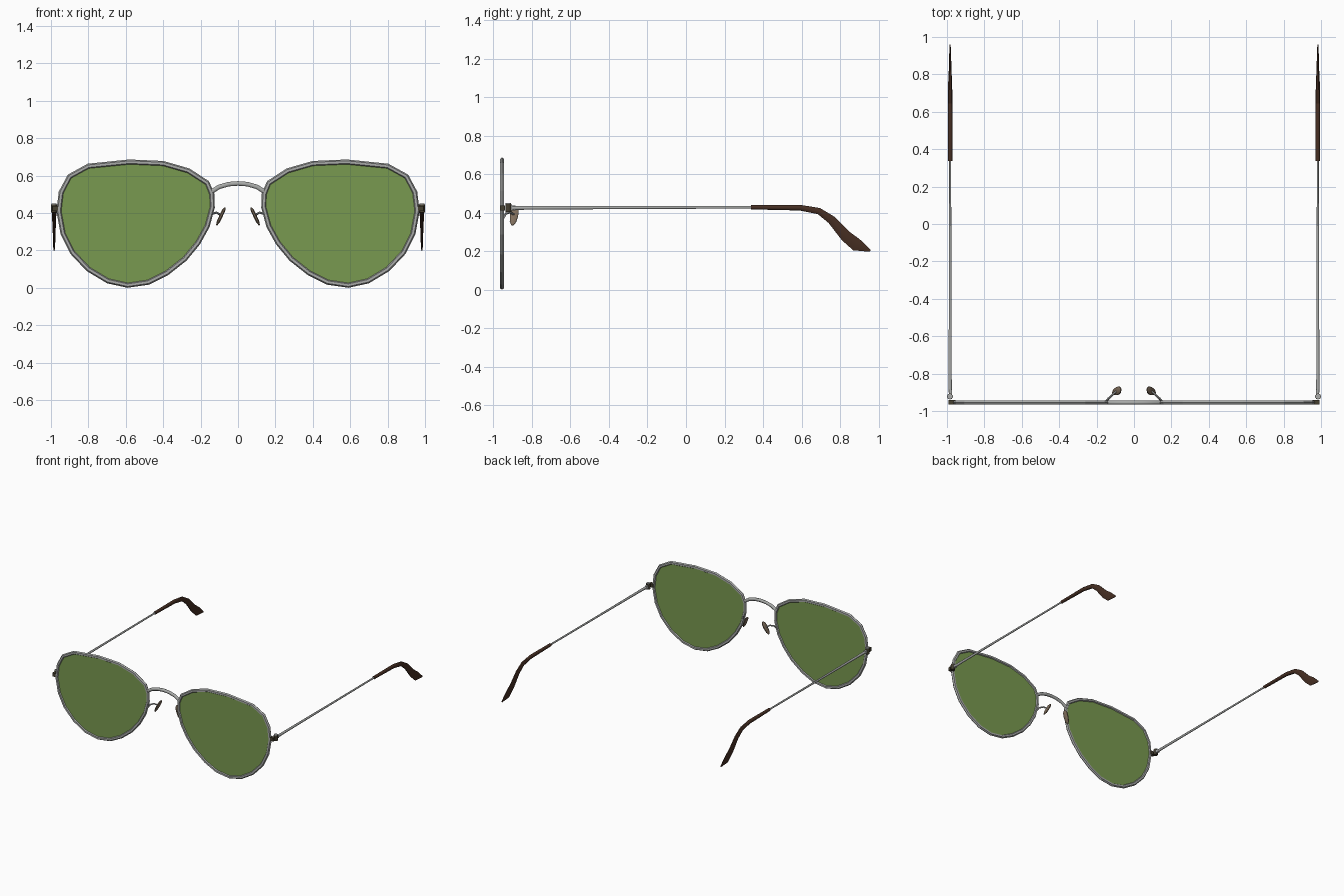
import bpy, bmesh, math
from mathutils import Vector, Matrix

cube = bpy.data.objects.get("Cube")
if cube:
    bpy.data.objects.remove(cube, do_unlink=True)


def material(name, rgb):
    m = bpy.data.materials.new(name)
    m.use_nodes = True
    m.diffuse_color = (*rgb, 1)
    m.node_tree.nodes["Principled BSDF"].inputs["Base Color"].default_value = (*rgb, 1)
    return m


METAL = material("silver metal", (0.40, 0.41, 0.40))
GREEN = material("green lens", (0.19, 0.32, 0.08))
BROWN = material("brown tip", (0.06, 0.027, 0.016))
PAD = material("nose pad tan", (0.22, 0.16, 0.11))
DARK = material("dark hinge", (0.06, 0.05, 0.03))


def finish(name, bm, mat, mirror=True, smooth=False):
    """Turn a bmesh into an object, mirrored to the other side if asked."""
    bmesh.ops.recalc_face_normals(bm, faces=bm.faces)
    me = bpy.data.meshes.new(name)
    bm.to_mesh(me)
    bm.free()
    me.materials.append(mat)
    ob = bpy.data.objects.new(name, me)
    bpy.context.collection.objects.link(ob)
    if mirror:
        ob.modifiers.new("mirror", 'MIRROR').use_mirror_merge = False
    if smooth:
        bpy.ops.object.select_all(action='DESELECT')
        ob.select_set(True)
        bpy.context.view_layer.objects.active = ob
        bpy.ops.object.shade_smooth_by_angle(angle=math.radians(50))
    return ob


def sweep(name, path, radii, mat, ref, sides=8, closed=False, **kw):
    """Sweep an ellipse along a path; radii are (along ref, across ref)."""
    bm = bmesh.new()
    pts = [Vector(p) for p in path]
    n = len(pts)
    if isinstance(radii, tuple):
        radii = [radii] * n
    rings = []
    for i, p in enumerate(pts):
        a = pts[i - 1] if i or closed else p
        b = pts[(i + 1) % n] if i < n - 1 or closed else p
        t = (b - a).normalized()
        v = t.cross(Vector(ref)).normalized()
        u = v.cross(t)
        ru, rv = radii[i]
        angles = [math.tau * (k + 0.5) / sides for k in range(sides)]
        rings.append([bm.verts.new(p + u * ru * math.cos(q) + v * rv * math.sin(q))
                      for q in angles])
    for i in range(n if closed else n - 1):
        r, s = rings[i], rings[(i + 1) % n]
        for k in range(sides):
            j = (k + 1) % sides
            bm.faces.new((r[k], r[j], s[j], s[k]))
    if not closed:
        bm.faces.new(rings[0])
        bm.faces.new(rings[-1])
    return finish(name, bm, mat, **kw)


def box(name, lo, hi, mat):
    bm = bmesh.new()
    lo, hi = Vector(lo), Vector(hi)
    bmesh.ops.create_cube(bm, size=1, matrix=Matrix.Translation((lo + hi) / 2)
                          @ Matrix.Diagonal((*(hi - lo), 1)))
    return finish(name, bm, mat)


def barrel(name, x, y, z0, z1, r, mat):
    bm = bmesh.new()
    bmesh.ops.create_cone(bm, cap_ends=True, segments=10, radius1=r, radius2=r, depth=z1 - z0,
                          matrix=Matrix.Translation((x, y, (z0 + z1) / 2)))
    return finish(name, bm, mat, smooth=True)


X, Y = (1, 0, 0), (0, 1, 0)
FRONT = -0.955

# Teardrop outline shared by rim and lens
outline = [(.58, .672), (.40, .664), (.265, .625), (.165, .56), (.14, .50), (.138, .43),
           (.165, .33), (.215, .24), (.285, .155), (.38, .08), (.48, .03), (.59, .014),
           (.695, .037), (.80, .10), (.885, .19), (.935, .29), (.957, .41), (.945, .51),
           (.90, .595), (.80, .65)]
sweep("lens_rims", [(x, FRONT, z) for x, z in outline], (.012, .014), METAL, Y,
      sides=6, closed=True)

# Thin flat lenses
bm = bmesh.new()
face = bm.faces.new([bm.verts.new((x, FRONT - .003, z)) for x, z in outline])
ext = bmesh.ops.extrude_face_region(bm, geom=[face], use_keep_orig=True)
bmesh.ops.translate(bm, vec=(0, .006, 0),
                    verts=[g for g in ext["geom"] if isinstance(g, bmesh.types.BMVert)])
finish("lenses", bm, GREEN)

# Arched bridge
arch = [(.14, .515), (.10, .54), (.05, .554), (0, .558)]
arch += [(-x, z) for x, z in arch[-2::-1]]
sweep("bridge", [(x, FRONT, z) for x, z in arch], (.011, .013), METAL, Y,
      mirror=False, smooth=True)

# Nose pads on bent wire stems
sweep("pad_stems", [(.15, -.95, .37), (.138, -.935, .395), (.115, -.912, .402),
                    (.094, -.895, .39)], (.006, .006), METAL, Y, sides=6, smooth=True)
top, bottom = Vector((.070, -.885, .428)), Vector((.114, -.902, .335))
sizes = [(.008, .004), (.021, .009), (.023, .010), (.018, .009), (.006, .004)]
sweep("nose_pads", [top.lerp(bottom, f) for f in (0, .15, .45, .8, 1)], sizes, PAD, Y,
      smooth=True)

# Hinges: lug from the rim, knuckle barrel with screw cap, and block on the arm
box("hinge_lugs", (.955, -.965, .41), (.992, -.940, .438), DARK)
barrel("hinge_barrels", .984, -.922, .402, .444, .016, DARK)
barrel("hinge_caps", .984, -.922, .444, .450, .014, METAL)
box("hinge_blocks", (.974, -.92, .412), (.990, -.885, .436), METAL)

# Thin tapering temple arms
sweep("temple_arms", [(.983, -.90, .424), (.983, -.80, .425), (.983, -.3, .426),
                      (.983, .36, .428)],
      [(.010, .011), (.009, .010), (.007, .008), (.006, .007)], METAL, X, smooth=True)

# Curved ear tips that flatten and flare towards the end
tip = [(.337, .428, .013, .012), (.59, .426, .013, .016), (.69, .408, .013, .018),
       (.755, .363, .011, .024), (.83, .278, .007, .032), (.885, .233, .006, .036),
       (.957, .202, .003, .006)]
sweep("ear_tips", [(.983, y, z) for y, z, a, b in tip], [(a, b) for y, z, a, b in tip],
      BROWN, X, smooth=True)
